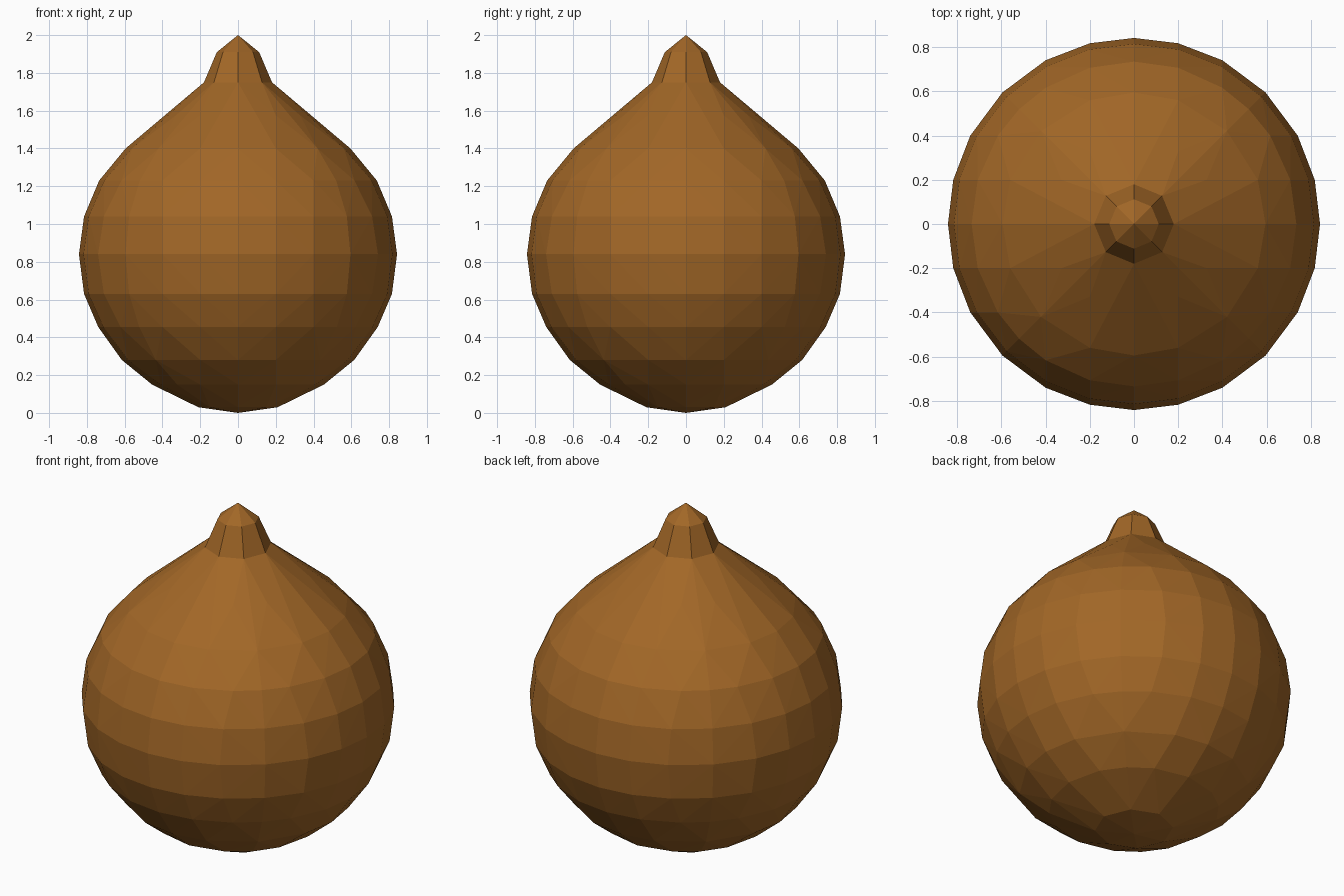
import bpy, bmesh, math

if "Cube" in bpy.data.objects:
    bpy.data.objects.remove(bpy.data.objects["Cube"])

skin = bpy.data.materials.new("golden brown skin")
skin.diffuse_color = (0.36, 0.135, 0.02, 1)
skin.use_nodes = True
skin.node_tree.nodes["Principled BSDF"].inputs["Base Color"].default_value = skin.diffuse_color

STEP = 0.2  # spacing of the facet lines


def ring_angles(r):
    """Angles where a circle crosses evenly spaced lines, plus the diagonals."""
    octant = [math.asin(k * STEP / r) for k in range(5) if k * STEP < 0.64 * r]
    angles = set()
    for q in range(4):
        base = q * math.pi / 2
        angles.add(round(base + math.pi / 4, 5))
        for a in octant:
            angles.add(round((base + a) % math.tau, 5))
            angles.add(round((base - a) % math.tau, 5))
    return sorted(angles)


def hull_object(name, profile):
    """Faceted convex solid through rings given as (radius, height)."""
    bm = bmesh.new()
    for r, z in profile:
        if r == 0:
            bm.verts.new((0, 0, z))
            continue
        for a in ring_angles(r):
            bm.verts.new((r * math.cos(a), r * math.sin(a), z))
    bmesh.ops.remove_doubles(bm, verts=bm.verts, dist=0.02)
    bmesh.ops.convex_hull(bm, input=bm.verts)
    loose = [v for v in bm.verts if not v.link_faces]
    bmesh.ops.delete(bm, geom=loose, context='VERTS')
    bmesh.ops.recalc_face_normals(bm, faces=bm.faces)
    mesh = bpy.data.meshes.new(name)
    bm.to_mesh(mesh)
    bm.free()
    mesh.materials.append(skin)
    ob = bpy.data.objects.new(name, mesh)
    bpy.context.collection.objects.link(ob)
    return ob


# round bulb with sloping shoulders
hull_object("bulb", [(0, 0), (0.21, 0.03), (0.455, 0.15), (0.615, 0.28),
                     (0.74, 0.455), (0.815, 0.63), (0.842, 0.84),
                     (0.815, 1.04), (0.735, 1.23), (0.595, 1.40),
                     (0.385, 1.575), (0.18, 1.75)])

# pointed tip on top
hull_object("tip", [(0.18, 1.75), (0.112, 1.91), (0, 2.0)])
